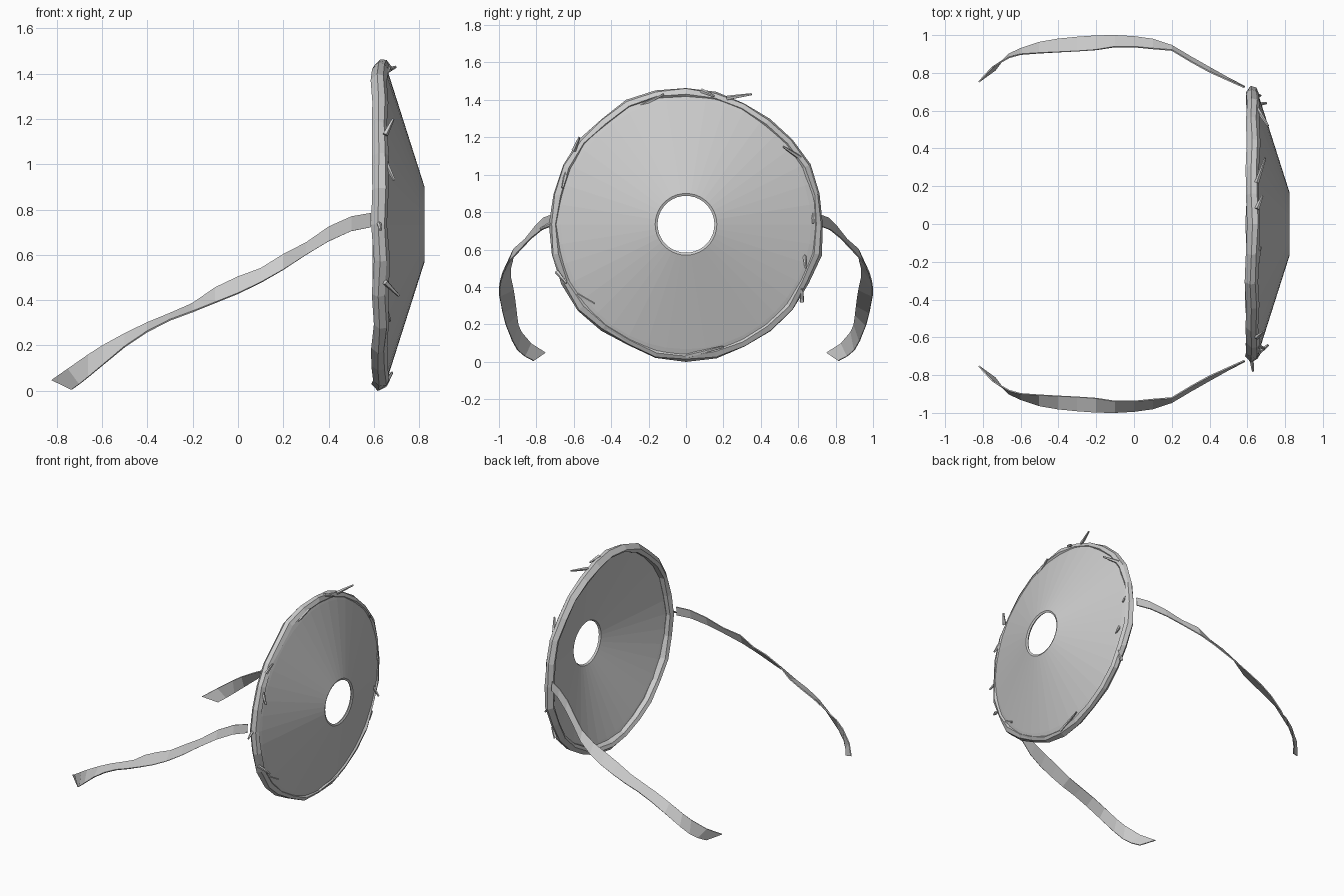
import bpy, bmesh, math, random
from mathutils import Vector

random.seed(4)
CZ = 0.735  # height of the disc axis, which runs along x

grey = bpy.data.materials.new("straw_grey")
grey.diffuse_color = (0.6, 0.6, 0.6, 1)


def finish(name, bm):
    bmesh.ops.recalc_face_normals(bm, faces=bm.faces)
    me = bpy.data.meshes.new(name)
    bm.to_mesh(me)
    bm.free()
    me.materials.append(grey)
    ob = bpy.data.objects.new(name, me)
    bpy.context.collection.objects.link(ob)
    return ob


def lathe(name, profile, n, jx=0.0, jr=0.0):
    """Closed (x, radius) profile turned about the x axis, with optional wobble."""
    bm = bmesh.new()
    rings = []
    for i in range(n):
        a = 2 * math.pi * i / n
        push = random.uniform(-jr, jr)
        shift = random.uniform(-jx, jx)
        ring = []
        for x, r in profile:
            rr = r + push + random.uniform(-jr, jr) * 0.5
            xx = x + shift + random.uniform(-jx, jx) * 0.5
            ring.append(bm.verts.new((xx, rr * math.sin(a), CZ + rr * math.cos(a))))
        rings.append(ring)
    m = len(profile)
    for i in range(n):
        p, q = rings[i], rings[(i + 1) % n]
        for j in range(m):
            k = (j + 1) % m
            bm.faces.new((p[j], p[k], q[k], q[j]))
    return finish(name, bm)


# Thin hollow cone with a round central hole
lathe("cone_shell", [(0.650, 0.705), (0.664, 0.668), (0.824, 0.165), (0.818, 0.152),
                     (0.805, 0.160), (0.648, 0.655), (0.636, 0.695)], 40)

# Uneven wrapped band around the edge
lathe("rim_wrap", [(0.594, 0.700), (0.622, 0.731), (0.650, 0.722), (0.664, 0.698),
                   (0.640, 0.672), (0.606, 0.676)], 28, 0.006, 0.010)

# Loose straw ends sticking out of the band: start and end points
twigs = [
    ((0.64, -0.28, 1.35), (0.67, -0.12, 1.43)),
    ((0.65, 0.08, 1.45), (0.68, 0.15, 1.42)),
    ((0.65, 0.22, 1.41), (0.695, 0.35, 1.43)),
    ((0.65, 0.61, 1.09), (0.71, 0.52, 1.15)),
    ((0.65, -0.60, 1.13), (0.685, -0.57, 1.20)),
    ((0.65, -0.64, 1.01), (0.69, -0.66, 0.93)),
    ((0.64, 0.68, 0.82), (0.67, 0.68, 0.74)),
    ((0.64, 0.63, 0.60), (0.70, 0.64, 0.50)),
    ((0.65, -0.69, 0.48), (0.71, -0.64, 0.42)),
    ((0.65, -0.58, 0.36), (0.67, -0.49, 0.31)),
    ((0.63, 0.62, 0.32), (0.66, 0.62, 0.39)),
    ((0.65, 0.00, 0.03), (0.68, 0.20, 0.08)),
    ((0.62, -0.70, 0.75), (0.63, -0.78, 0.71)),
]
for a, b in twigs:
    a, b = Vector(a), Vector(b)
    d = b - a
    bm = bmesh.new()
    bmesh.ops.create_cone(bm, cap_ends=True, segments=5, radius1=0.013,
                          radius2=0.006, depth=d.length)
    ob = finish("straw_end", bm)
    ob.location = (a + b) / 2
    ob.rotation_mode = 'QUATERNION'
    ob.rotation_quaternion = d.to_track_quat('Z', 'Y')

# Tie ribbons: x, upper edge (y, z), lower edge (y, z)
stations = [
    (0.585, 0.722, 0.785, 0.728, 0.722), (0.50, 0.760, 0.770, 0.772, 0.705),
    (0.40, 0.805, 0.725, 0.828, 0.660), (0.30, 0.860, 0.655, 0.885, 0.600),
    (0.20, 0.920, 0.603, 0.945, 0.535), (0.10, 0.928, 0.540, 0.978, 0.478),
    (0.00, 0.938, 0.503, 0.992, 0.430), (-0.10, 0.938, 0.455, 0.998, 0.390),
    (-0.20, 0.922, 0.385, 0.997, 0.350), (-0.30, 0.915, 0.341, 0.990, 0.313),
    (-0.40, 0.910, 0.300, 0.980, 0.262), (-0.50, 0.905, 0.252, 0.962, 0.195),
    (-0.60, 0.898, 0.198, 0.928, 0.112), (-0.66, 0.882, 0.160, 0.900, 0.062),
]
for side, name in ((-1, "front_tie"), (1, "back_tie")):
    bm = bmesh.new()
    pairs = [((x, side * yu, zu), (x, side * yl, zl)) for x, yu, zu, yl, zl in stations]
    # slanted free end
    pairs.append(((-0.75, side * 0.830, 0.098), (-0.70, side * 0.862, 0.030)))
    pairs.append(((-0.822, side * 0.752, 0.048), (-0.735, side * 0.815, 0.005)))
    rows = [(bm.verts.new(u), bm.verts.new(v)) for u, v in pairs]
    for (a, b), (c, d) in zip(rows, rows[1:]):
        bm.faces.new((a, b, d, c))
    ob = finish(name, bm)
    mod = ob.modifiers.new("thickness", 'SOLIDIFY')
    mod.thickness = 0.007
    mod.offset = 0
